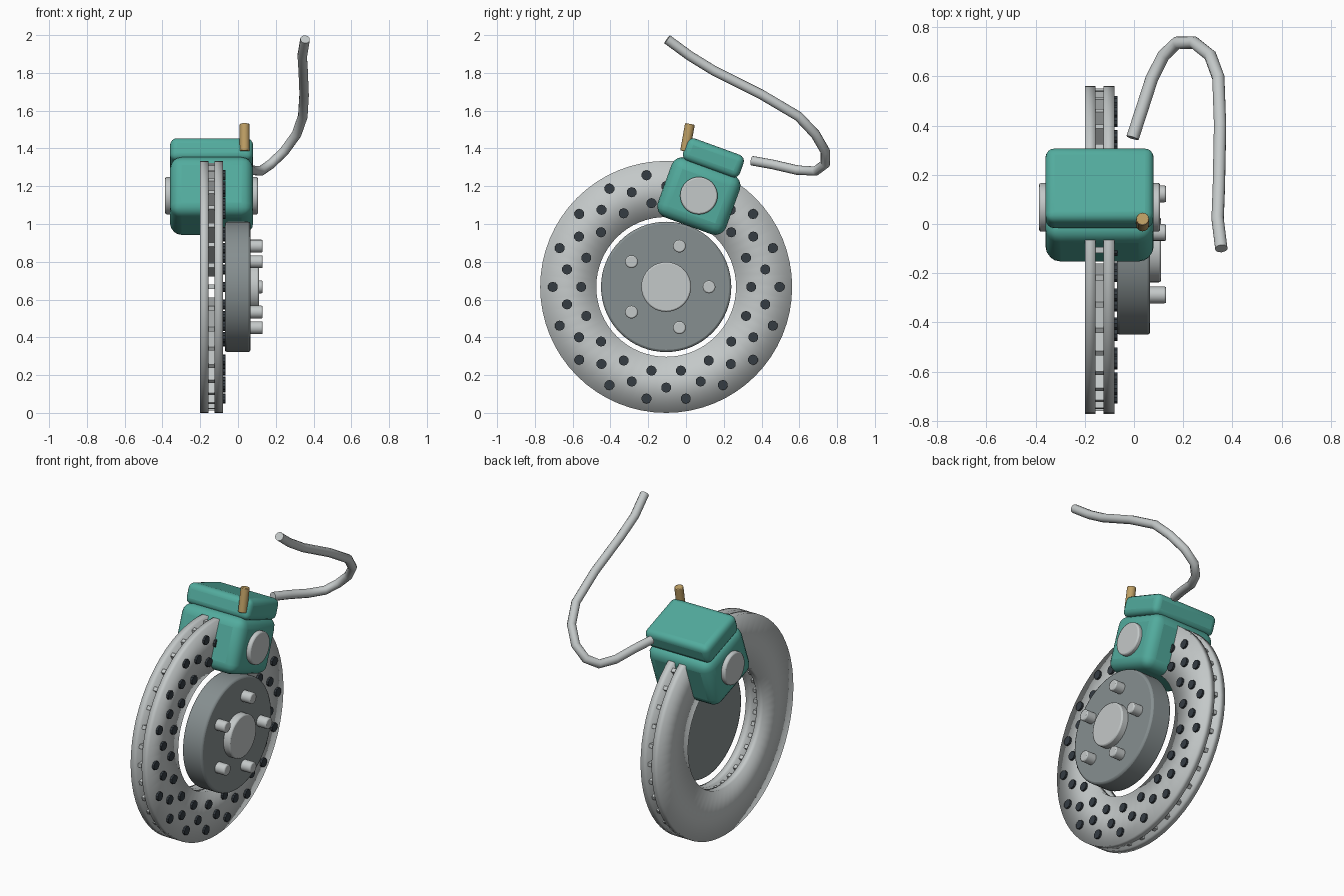
import bpy, bmesh, math
from mathutils import Matrix, Vector

if "Cube" in bpy.data.objects:
    bpy.data.objects.remove(bpy.data.objects["Cube"])

CY, CZ = -0.105, 0.667          # rotor axis
TILT = math.radians(-20)        # caliper lean about x


def material(name, rgb):
    m = bpy.data.materials.new(name)
    m.diffuse_color = (*rgb, 1)
    m.use_nodes = True
    m.node_tree.nodes["Principled BSDF"].inputs["Base Color"].default_value = m.diffuse_color
    return m


STEEL = material("light steel", (0.55, 0.58, 0.58))
IRON = material("dark iron", (0.24, 0.275, 0.28))
TEAL = material("teal paint", (0.085, 0.41, 0.34))
BRASS = material("brass", (0.52, 0.35, 0.13))
HOLE = material("drill hole black", (0.035, 0.045, 0.055))


def finish(name, bm, mat, angle=35, bevel=0, segments=2):
    bmesh.ops.recalc_face_normals(bm, faces=bm.faces[:])
    mesh = bpy.data.meshes.new(name)
    bm.to_mesh(mesh)
    bm.free()
    mesh.materials.append(mat)
    obj = bpy.data.objects.new(name, mesh)
    bpy.context.collection.objects.link(obj)
    if bevel:
        mod = obj.modifiers.new("bevel", 'BEVEL')
        mod.width, mod.segments = bevel, segments
        mod.limit_method = 'ANGLE'
        mod.angle_limit = math.radians(40)
    bpy.ops.object.select_all(action='DESELECT')
    obj.select_set(True)
    bpy.context.view_layer.objects.active = obj
    bpy.ops.object.shade_smooth_by_angle(angle=math.radians(angle))
    return obj


def add_rod(bm, a, b, r, sides):
    a, b = Vector(a), Vector(b)
    turn = (b - a).to_track_quat('Z', 'Y').to_matrix().to_4x4()
    bmesh.ops.create_cone(bm, cap_ends=True, segments=sides, radius1=r, radius2=r,
                          depth=(b - a).length,
                          matrix=Matrix.Translation((a + b) / 2) @ turn)


def rod(name, a, b, r, sides, mat, bevel=0):
    bm = bmesh.new()
    add_rod(bm, a, b, r, sides)
    return finish(name, bm, mat, bevel=bevel)


def polar(r, deg):
    t = math.radians(deg)
    return CY + r * math.cos(t), CZ + r * math.sin(t)


# Rotor plates: softly shaded rings
def ring(name, x0, x1, r_in, r_out, n=64):
    bm = bmesh.new()
    rows = [[bm.verts.new((x, *polar(r, 360 * i / n))) for i in range(n)]
            for x, r in ((x0, r_in), (x0, r_out), (x1, r_out), (x1, r_in))]
    for k in range(4):
        p, q = rows[k], rows[(k + 1) % 4]
        for i in range(n):
            j = (i + 1) % n
            bm.faces.new((p[i], p[j], q[j], q[i]))
    return finish(name, bm, STEEL, angle=180)


ring("inner_rotor_plate", -0.2, -0.156, 0.37, 0.667)
ring("outer_rotor_plate", -0.124, -0.08, 0.37, 0.667)

# Cooling vanes between the plates
bm = bmesh.new()
for i in range(36):
    y, z = polar(0.52, i * 10)
    bmesh.ops.create_cube(bm, size=1, matrix=Matrix.Translation((-0.14, y, z))
                          @ Matrix.Rotation(math.radians(i * 10), 4, 'X')
                          @ Matrix.Diagonal((0.036, 0.27, 0.024, 1)))
finish("cooling_vanes", bm, STEEL)

# Drilled hole pattern, three staggered rows
bm = bmesh.new()
for r, start in ((0.6, 0), (0.533, 10), (0.45, 0)):
    for i in range(18):
        p = polar(r, start + 20 * i)
        add_rod(bm, (-0.1, *p), (-0.067, *p), 0.027, 10)
finish("drill_holes", bm, HOLE)

# Hub hat, centre cap and wheel studs
rod("hub_hat", (-0.07, CY, CZ), (0.066, CY, CZ), 0.345, 64, IRON, 0.012)
rod("centre_cap", (0.04, CY, CZ), (0.11, CY, CZ), 0.132, 40, STEEL, 0.008)
bm = bmesh.new()
for i in range(5):
    p = polar(0.227, 72 * i)
    add_rod(bm, (0.04, *p), (0.131, *p), 0.034, 16)
finish("wheel_studs", bm, STEEL, bevel=0.007)


# Caliper: two tilted rounded blocks
def block(name, centre, size, bevel):
    bm = bmesh.new()
    bmesh.ops.create_cube(bm, size=1, matrix=Matrix.Translation(centre)
                          @ Matrix.Rotation(TILT, 4, 'X') @ Matrix.Diagonal((*size, 1)))
    return finish(name, bm, TEAL, bevel=bevel, segments=4)


block("caliper_body", (-0.14, 0.068, 1.148), (0.44, 0.385, 0.335), 0.062)
block("caliper_bridge", (-0.14, 0.145, 1.35), (0.44, 0.32, 0.126), 0.036)

# Piston caps on both caliper sides
rod("outer_piston_cap", (0.04, 0.068, 1.15), (0.106, 0.068, 1.15), 0.099, 40, STEEL, 0.008)
rod("inner_piston_cap", (-0.32, 0.068, 1.15), (-0.386, 0.068, 1.15), 0.099, 40, STEEL, 0.008)

# Bleed screw
rod("bleed_screw", (0.035, -0.005, 1.385), (0.035, 0.021, 1.53), 0.026, 16, BRASS, 0.004)

# Brake hose: swept circle along a bent path
path = [(-0.006, 0.35, 1.335), (0.03, 0.46, 1.315), (0.072, 0.59, 1.285),
        (0.12, 0.685, 1.28), (0.175, 0.737, 1.318), (0.245, 0.737, 1.385),
        (0.31, 0.685, 1.475), (0.343, 0.595, 1.57), (0.35, 0.4, 1.685),
        (0.345, 0.15, 1.81), (0.34, 0.02, 1.89), (0.355, -0.1, 1.978)]
curve = bpy.data.curves.new("hose_path", 'CURVE')
curve.dimensions = '3D'
curve.bevel_depth, curve.bevel_resolution = 0.026, 3
curve.use_fill_caps = True
spline = curve.splines.new('POLY')
spline.points.add(len(path) - 1)
for pt, co in zip(spline.points, path):
    pt.co = (*co, 1)
helper = bpy.data.objects.new("hose_helper", curve)
bpy.context.collection.objects.link(helper)
bm = bmesh.new()
bpy.context.view_layer.update()
bm.from_mesh(helper.to_mesh())
helper.to_mesh_clear()
bpy.data.objects.remove(helper)
bmesh.ops.remove_doubles(bm, verts=bm.verts[:], dist=0.0005)
finish("brake_hose", bm, STEEL, angle=45)
